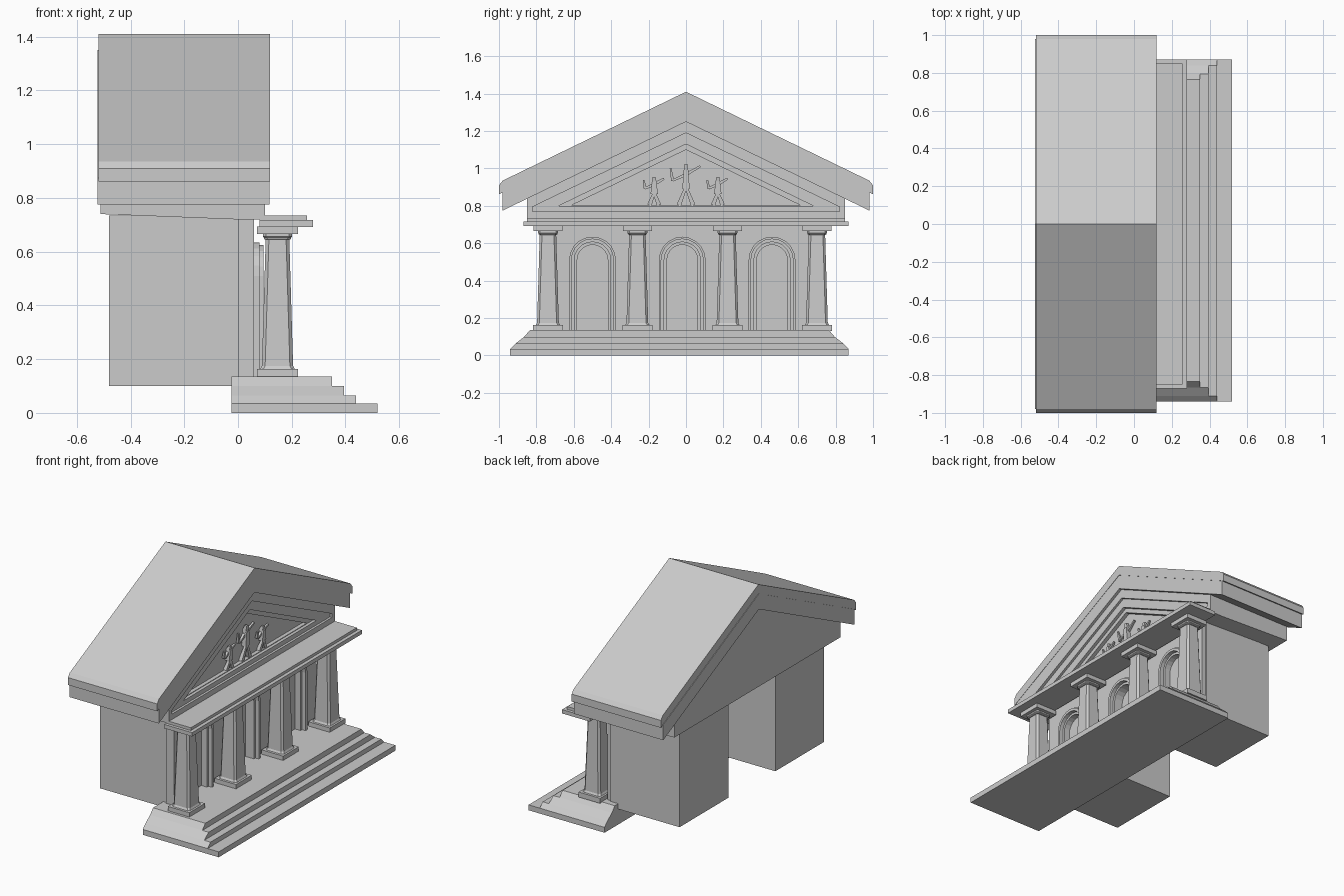
import bpy, math
from mathutils import Vector

if "Cube" in bpy.data.objects:
    bpy.data.objects.remove(bpy.data.objects["Cube"])


def loft(name, loops):
    """Skin matching loops of points and cap both ends."""
    n = len(loops[0])
    verts = [p for loop in loops for p in loop]
    faces = [(k * n + i, k * n + (i + 1) % n, (k + 1) * n + (i + 1) % n, (k + 1) * n + i)
             for k in range(len(loops) - 1) for i in range(n)]
    faces += [tuple(reversed(range(n))), tuple(range((len(loops) - 1) * n, len(loops) * n))]
    me = bpy.data.meshes.new(name)
    me.from_pydata(verts, [], faces)
    import bmesh
    bm = bmesh.new()
    bm.from_mesh(me)
    bmesh.ops.recalc_face_normals(bm, faces=bm.faces)
    bm.to_mesh(me)
    bm.free()
    ob = bpy.data.objects.new(name, me)
    bpy.context.collection.objects.link(ob)
    return ob


def at_x(x, prof):
    return [(x, y, z) for y, z in prof]


def prism(name, prof, x0, x1):
    return loft(name, [at_x(x0, prof), at_x(x1, prof)])


def box(name, x0, x1, y0, y1, z0, z1):
    return prism(name, [(y0, z0), (y1, z0), (y1, z1), (y0, z1)], x0, x1)


def mirrored(half):
    """Right half of a profile, from low centre to top; first and last may lie on y=0."""
    return half + [(-y, z) for y, z in reversed(half) if y > 0]


def arch(yc, hw, top, z0=0.13, n=10):
    spring = top - hw
    pts = [(yc - hw, z0)]
    pts += [(yc - hw * math.cos(math.pi * i / n), spring + hw * math.sin(math.pi * i / n))
            for i in range(n + 1)]
    return pts + [(yc + hw, z0)]


# Roof: upper slab and lower cornice
prism("roof", mirrored([(0, 1.345), (1.0, 0.862), (1.0, 0.91), (0.98, 0.935), (0, 1.41)]), -0.52, 0.12)
prism("roof_cornice", mirrored([(0, 1.25), (0.98, 0.775), (0.98, 0.875), (0, 1.35)]), -0.523, 0.118)


# Gable body with stepped pediment recess
def gable(x, hw, z0, z1, apex):
    return at_x(x, [(-hw, z0), (hw, z0), (hw, z1), (0, apex), (-hw, z1)])


loft("gable", [
    gable(-0.512, 0.85, 0.74, 0.84, 1.252),
    gable(0.0, 0.85, 0.72, 0.84, 1.252),
    gable(0.10, 0.85, 0.72, 0.84, 1.252),
    gable(0.10, 0.82, 0.77, 0.795, 1.19),
    gable(0.085, 0.82, 0.77, 0.795, 1.19),
    gable(0.085, 0.68, 0.799, 0.80, 1.13),
    gable(0.065, 0.68, 0.799, 0.80, 1.13),
    gable(0.065, 0.61, 0.803, 0.804, 1.10),
    gable(0.04, 0.61, 0.803, 0.804, 1.10)])


# Relief figures in the pediment
def limb(name, a, b, r):
    a, b = Vector((0.05, *a)), Vector((0.06, *b))
    side = Vector((1, 0, 0)).cross((b - a).normalized()) * r
    out = Vector((r, 0, 0))
    loft(name, [[p + (side + out) * s, p + (side - out) * s, p - (side + out) * s, p - (side - out) * s]
                for p, s in ((a, 1.0), (b, 0.6))])


for yc, s in ((-0.17, 0.75), (0.0, 1.1), (0.17, 0.75)):
    for a, b, r in (((-0.035, 0), (0, 0.09), 0.012), ((0.035, 0), (0, 0.09), 0.012),
                    ((0, 0.08), (0, 0.17), 0.02), ((0, 0.16), (0.0, 0.20), 0.014),
                    ((0, 0.15), (-0.065, 0.12), 0.009), ((-0.065, 0.12), (-0.075, 0.18), 0.008),
                    ((0, 0.15), (0.07, 0.19), 0.009)):
        limb("relief_figure", (yc + a[0] * s, 0.803 + a[1] * s), (yc + b[0] * s, 0.803 + b[1] * s), r)

# Entablature beams
box("beam_lower", 0.08, 0.28, -0.87, 0.87, 0.692, 0.717)
box("beam_upper", 0.08, 0.257, -0.85, 0.85, 0.717, 0.735)

# Rear wings
box("wing_a", -0.48, 0.03, -0.73, -0.23, 0.10, 0.735)
box("wing_b", -0.465, 0.03, 0.23, 0.73, 0.10, 0.735)

# Front wall with arched niches and stepped frames
centres = (-0.50, -0.02, 0.46)
prof = [(-0.74, 0.10)]
for c in centres:
    prof += arch(c, 0.10, 0.61, 0.10)
prof += [(0.72, 0.10), (0.72, 0.72), (-0.74, 0.72)]
prism("front_wall", prof, 0.0, 0.06)
box("niche_back", -0.02, 0.01, -0.73, 0.71, 0.10, 0.72)
for c in centres:
    for outer, inner, x in ((0.125, 0.115, 0.08), (0.115, 0.097, 0.095), (0.097, 0.082, 0.07)):
        ring = arch(c, outer, 0.51 + outer) + arch(c, inner, 0.51 + inner)[::-1]
        prism("arch_frame", ring, 0.005, x)


# Columns: chamfered tapering shafts, plinths and capitals
def chamfered(x, y, z, h, c=0.012):
    k = h - c
    return [(x + a, y + b, z) for a, b in ((h, -k), (h, k), (k, h), (-k, h), (-h, k), (-h, -k), (-k, -h), (k, -h))]


CX = 0.147
for y in (-0.738, -0.26, 0.222, 0.70):
    loft("column_shaft", [chamfered(CX, y, z, h) for z, h in
                          ((0.16, 0.066), (0.175, 0.058), (0.645, 0.044), (0.647, 0.05),
                           (0.652, 0.05), (0.656, 0.054), (0.668, 0.054))])
    box("column_plinth", CX - 0.077, CX + 0.077, y - 0.08, y + 0.08, 0.13, 0.163)
    box("column_capital", CX - 0.077, CX + 0.077, y - 0.078, y + 0.078, 0.665, 0.693)

# Steps with tapering ends
levels = ((0.0, 0.035, 0.52, 0, 0), (0.035, 0.065, 0.44, 0, 0.03),
          (0.065, 0.10, 0.395, 0.03, 0.075), (0.10, 0.135, 0.35, 0.075, 0.105))
for z0, z1, x, i0, i1 in levels:
    loft("step", [[(-0.025, -0.94 + i, z), (x, -0.94 + i, z), (x, 0.87 - i, z), (-0.025, 0.87 - i, z)]
                  for z, i in ((z0, i0), (z1, i1))])
